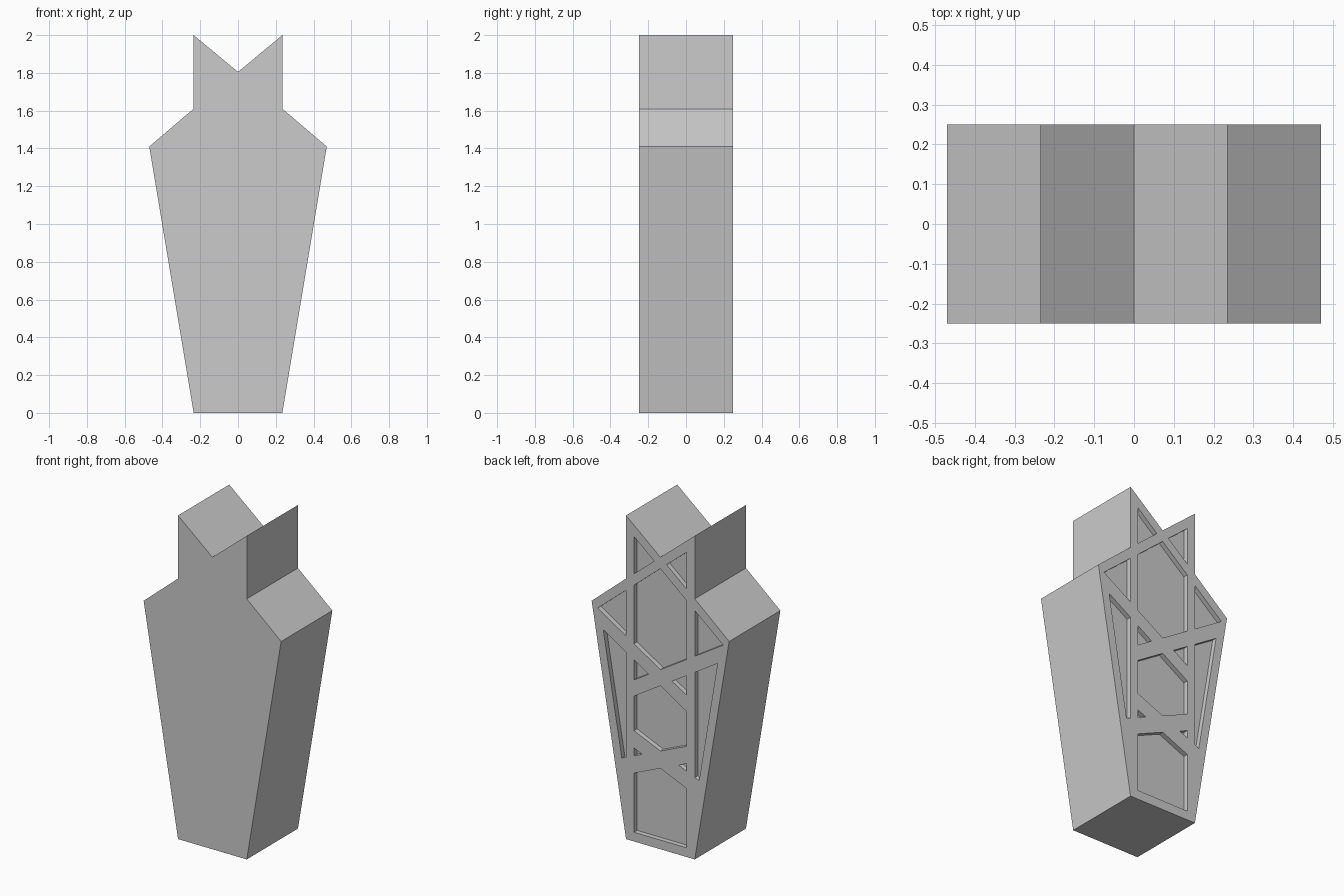
import bpy, bmesh

if "Cube" in bpy.data.objects:
    bpy.data.objects.remove(bpy.data.objects["Cube"])

DEPTH = 0.03   # recess depth of the back panels
HALF = 0.25    # half thickness of the body


def mirrored(pts):
    return [(-x, z) for x, z in reversed(pts)]


def add_prism(bm, pts, y0, y1):
    face = bm.faces.new([bm.verts.new((x, y0, z)) for x, z in pts])
    ext = bmesh.ops.extrude_face_region(bm, geom=[face])
    verts = [v for v in ext["geom"] if isinstance(v, bmesh.types.BMVert)]
    bmesh.ops.translate(bm, verts=verts, vec=(0, y1 - y0, 0))


def make_object(name, polygons, y0, y1):
    bm = bmesh.new()
    for p in polygons:
        add_prism(bm, p, y0, y1)
    bmesh.ops.recalc_face_normals(bm, faces=bm.faces)
    me = bpy.data.meshes.new(name)
    bm.to_mesh(me)
    bm.free()
    ob = bpy.data.objects.new(name, me)
    bpy.context.collection.objects.link(ob)
    return ob


# Body outline
side = [(0.235, 0), (0.47, 1.41), (0.235, 1.61), (0.235, 2.0)]
body = make_object("body", [side + [(0, 1.805)] + mirrored(side)], -HALF, HALF)

# Edges of the crossing straps: (height at centre, slope away from centre)
W, V = 0.18, 0.235                                # vertical strap edges
top_lo, top_hi, mt = 1.734, 1.805, 0.835          # upper cross
mid_lo, mid_hi, mm = 1.01, 1.11, 0.62             # middle cross
low_lo, low_hi, ml = 0.50, 0.607, 0.43            # lower cross


def cell(bottom, m_bottom, top, m_top):
    """Panel between the vertical straps."""
    half = [(W, bottom + m_bottom * W), (W, top - m_top * W)]
    mid_bottom = [(0, bottom)] if m_bottom else []
    return mid_bottom + half + [(0, top)] + mirrored(half)


def gap(lo, hi, m):
    """Small triangle beside a strap crossing."""
    return [((hi - lo) / (2 * m), (lo + hi) / 2), (W, hi - m * W), (W, lo + m * W)]


# Shoulder triangle and long side panel
sx = (top_lo - mid_hi) / (mt + mm)
shoulder = [(V, mid_hi + mm * V), (sx, mid_hi + mm * sx), (V, top_lo - mt * V)]
b0, k = 0.182, 1 / 6                              # inner edge of the side border
zb = (low_hi - ml * b0) / (1 + ml * k)
zt = (mid_lo + mm * b0) / (1 - mm * k)
long_side = [(V, low_hi - ml * V), (b0 + k * zb, zb), (b0 + k * zt, zt), (V, mid_lo + mm * V)]

sides = [gap(top_lo, top_hi, mt), gap(mid_lo, mid_hi, mm), gap(low_lo, low_hi, ml),
         shoulder, long_side]
panels = [cell(0.057, 0, low_lo, ml), cell(low_hi, ml, mid_lo, mm), cell(mid_hi, mm, top_lo, mt)]
panels += sides + [mirrored(p) for p in sides]

# Cut the recessed panels into the back
cutter = make_object("panel_cutter", panels, HALF - DEPTH, HALF + 0.1)
cutter.hide_render = True
mod = body.modifiers.new("recess", 'BOOLEAN')
mod.operation = 'DIFFERENCE'
mod.solver = 'EXACT'
mod.object = cutter
bpy.context.view_layer.objects.active = body
bpy.ops.object.modifier_apply(modifier=mod.name)
bpy.data.objects.remove(cutter)
